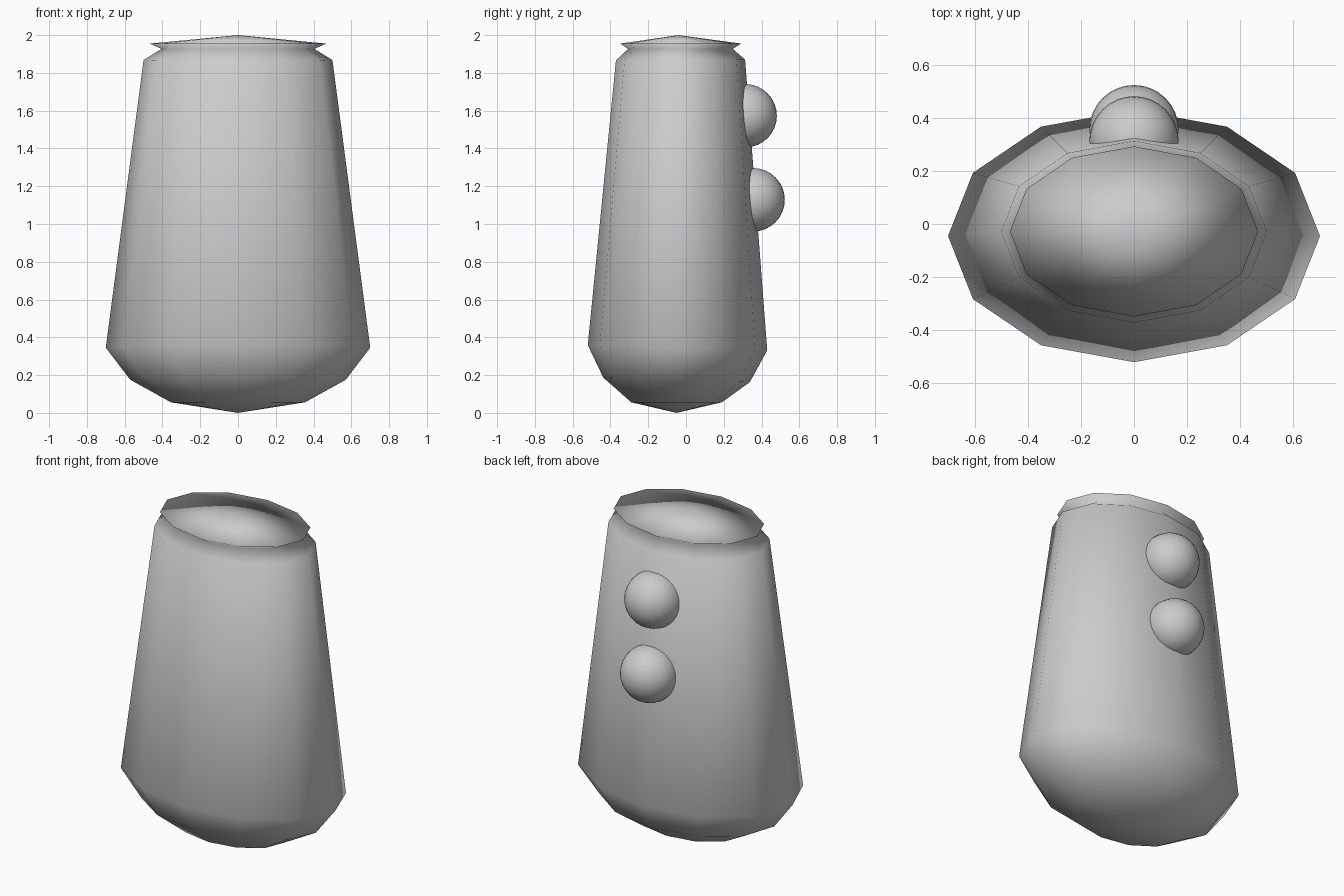
import bpy, bmesh
from math import cos, sin, pi

if "Cube" in bpy.data.objects:
    bpy.data.objects.remove(bpy.data.objects["Cube"])

SIDES = 12


def finish(bm, name):
    bmesh.ops.recalc_face_normals(bm, faces=bm.faces)
    for f in bm.faces:
        f.smooth = True
    mesh = bpy.data.meshes.new(name)
    bm.to_mesh(mesh)
    bm.free()
    obj = bpy.data.objects.new(name, mesh)
    bpy.context.collection.objects.link(obj)
    return obj


# body: stacked elliptical rings (x radius, y radius, y centre, z, rise towards the front)
rings = [
    (0.355, 0.24, -0.05, 0.056, 0.0),
    (0.57, 0.388, -0.05, 0.175, 0.012),
    (0.70, 0.475, -0.045, 0.345, 0.014),
    (0.50, 0.342, -0.029, 1.868, -0.002),
    (0.405, 0.277, -0.029, 1.927, 0.0),
    (0.467, 0.32, -0.028, 1.955, 0.0),
]
bm = bmesh.new()
loops = []
for rx, ry, cy, z, tilt in rings:
    loops.append([bm.verts.new((rx * cos(a), cy + ry * sin(a), z - tilt * sin(a)))
                  for a in (2 * pi * i / SIDES for i in range(SIDES))])
for low, high in zip(loops, loops[1:]):
    for i in range(SIDES):
        j = (i + 1) % SIDES
        bm.faces.new((low[i], low[j], high[j], high[i]))

# shallow pointed base and lid
for loop, tip in ((loops[0], (0, -0.05, 0.0)), (loops[-1], (0, -0.04, 2.0))):
    pole = bm.verts.new(tip)
    for i in range(SIDES):
        bm.faces.new((loop[i], loop[(i + 1) % SIDES], pole))
finish(bm, "body")

# round buttons set into the back
for name, y, z in (("upper_button", 0.313, 1.573), ("lower_button", 0.355, 1.128)):
    bm = bmesh.new()
    bmesh.ops.create_uvsphere(bm, u_segments=32, v_segments=16, radius=0.168)
    finish(bm, name).location = (0, y, z)
